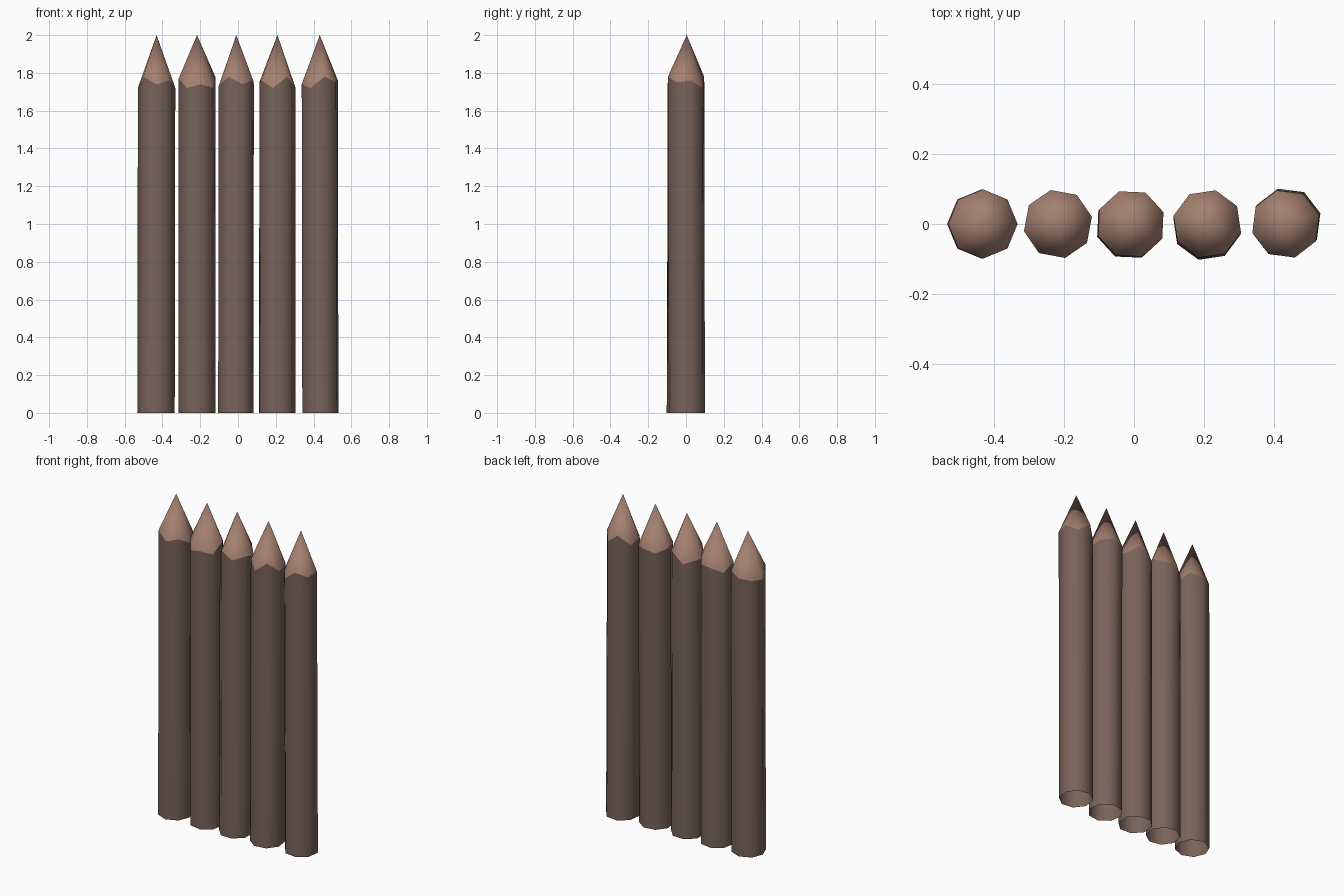
import bpy, bmesh
from math import cos, sin, radians

if "Cube" in bpy.data.objects:
    bpy.data.objects.remove(bpy.data.objects["Cube"])


def make_material(name, colour):
    mat = bpy.data.materials.new(name)
    mat.use_nodes = True
    mat.diffuse_color = colour
    shader = next(n for n in mat.node_tree.nodes if n.type == "BSDF_PRINCIPLED")
    shader.inputs["Base Color"].default_value = colour
    shader.inputs["Roughness"].default_value = 0.9
    return mat


bark = make_material("brown bark", (0.19, 0.125, 0.10, 1))
cut_wood = make_material("pale cut wood", (0.37, 0.215, 0.16, 1))

SIDES = 8
RADIUS = 0.099
HEIGHT = 2.0
CUT_BASE = 1.70


def make_stake(name, x, turn, lean, cuts):
    """Open-bottomed log with an unevenly sharpened tip."""
    bm = bmesh.new()
    bottom, rim = [], []
    for i, cut in enumerate(cuts):
        angle = radians(turn + i * 360 / SIDES)
        px, py = x + RADIUS * cos(angle), RADIUS * sin(angle)
        bottom.append(bm.verts.new((px + lean[0], py + lean[1], 0)))
        rim.append(bm.verts.new((px, py, CUT_BASE + cut / 100)))
    apex = bm.verts.new((x, 0.004, HEIGHT))
    for i in range(SIDES):
        j = (i + 1) % SIDES
        log_face = bm.faces.new((bottom[i], bottom[j], rim[j], rim[i]))
        tip_face = bm.faces.new((rim[i], rim[j], apex))
        tip_face.material_index = 1
        log_face.smooth = tip_face.smooth = True
        # crisp line where the bark meets the cut
        bm.edges.get((rim[i], rim[j])).smooth = False
    mesh = bpy.data.meshes.new(name)
    bm.to_mesh(mesh)
    bm.free()
    mesh.materials.append(bark)
    mesh.materials.append(cut_wood)
    bpy.context.collection.objects.link(bpy.data.objects.new(name, mesh))


# Row of stakes: position, turn, lean of the foot, notch heights around the rim
stakes = {
    "far_right_stake": (-0.431, 0, (-0.003, 0), (2, 6, 4, 3, 2, 8, 4, 6)),
    "right_stake": (-0.217, 12, (0, 0), (8, 5, 5, 2, 7, 2, 4, 2)),
    "middle_stake": (-0.009, 20, (-0.003, -0.003), (4, 8, 2, 4, 3, 8, 4, 6)),
    "left_stake": (0.209, 31, (-0.001, -0.006), (4, 5, 3, 5, 6, 2, 8, 2)),
    "far_left_stake": (0.433, 15, (0.003, 0.005), (6, 2, 8, 2, 4, 2, 8, 5)),
}
for name, (x, turn, lean, cuts) in stakes.items():
    make_stake(name, x, turn, lean, cuts)
